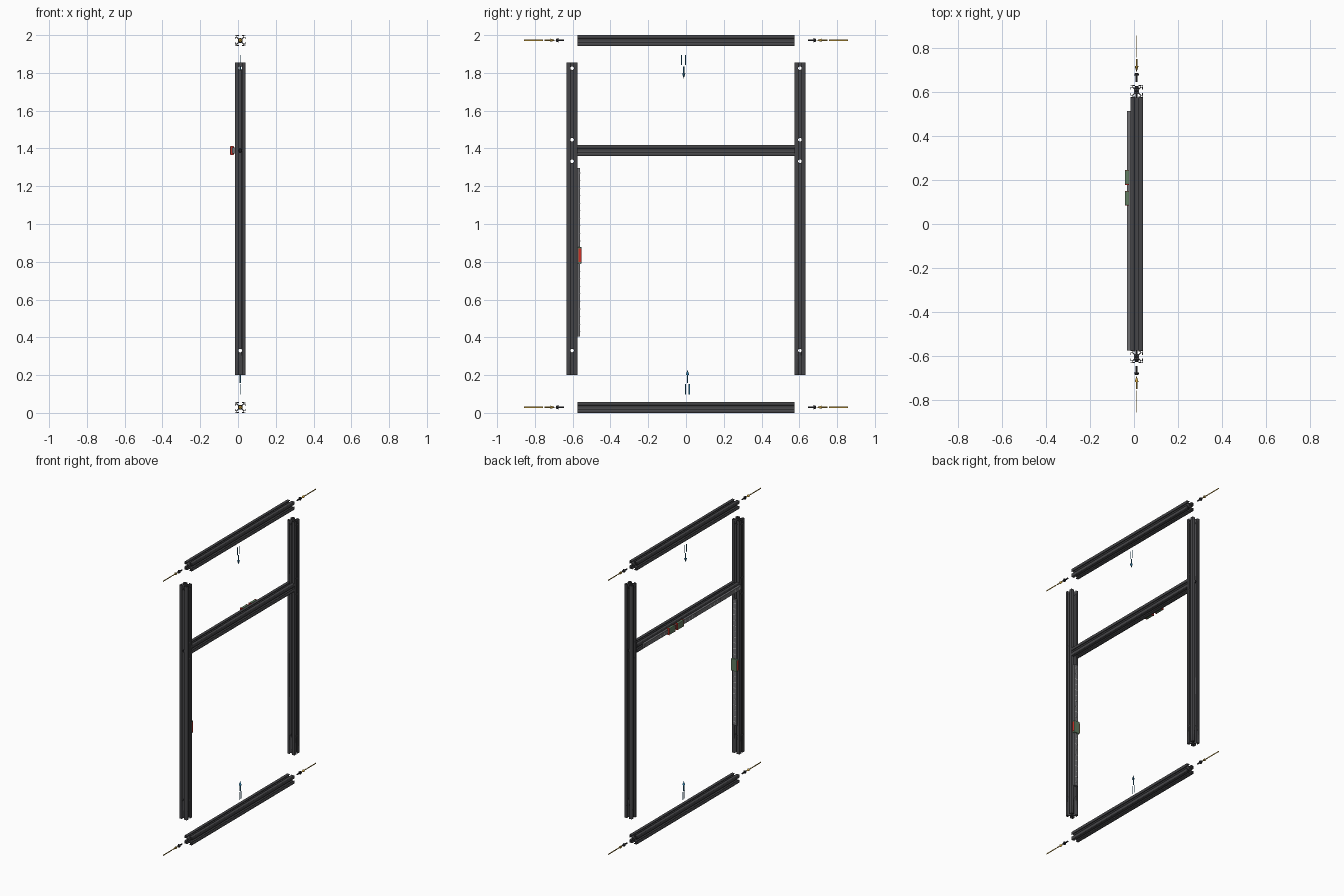
import bpy, bmesh
from math import pi, cos, sin
from mathutils import Vector, Matrix

if "Cube" in bpy.data.objects:
    bpy.data.objects.remove(bpy.data.objects["Cube"])

CX = 0.012          # frame centre plane
HALF = 0.029        # half width of the slotted profile
POST_Y = 0.603
MID_Z, TOP_Z, BOT_Z = 1.389, 1.971, 0.030


def material(name, r, g, b):
    m = bpy.data.materials.new(name)
    m.diffuse_color = (r, g, b, 1)
    m.use_nodes = True
    m.node_tree.nodes["Principled BSDF"].inputs["Base Color"].default_value = m.diffuse_color
    return m


DARK = material("dark_aluminium", 0.06, 0.06, 0.065)
BLACK = material("black_steel", 0.015, 0.015, 0.018)
GREY = material("scale_grey", 0.16, 0.16, 0.17)
LIGHT = material("tick_light", 0.6, 0.6, 0.6)
RED = material("red", 0.6, 0.03, 0.02)
GREEN = material("grey_green", 0.12, 0.2, 0.12)
GOLD = material("amber", 0.6, 0.36, 0.05)
BLUE = material("blue", 0.03, 0.2, 0.38)


def finish(name, bm, mat):
    bmesh.ops.recalc_face_normals(bm, faces=bm.faces)
    me = bpy.data.meshes.new(name)
    bm.to_mesh(me)
    bm.free()
    ob = bpy.data.objects.new(name, me)
    bpy.context.collection.objects.link(ob)
    if mat:
        me.materials.append(mat)
    return ob


def add_box(bm, c, s):
    bmesh.ops.create_cube(bm, size=1, matrix=Matrix.Translation(c) @ Matrix.Diagonal((*s, 1)))


def box(name, c, s, mat, bevel=0):
    bm = bmesh.new()
    add_box(bm, c, s)
    if bevel:
        bmesh.ops.bevel(bm, geom=bm.edges[:], offset=bevel, segments=2, affect='EDGES', profile=0.5)
    return finish(name, bm, mat)


def add_rod(bm, a, b, r1, r2=None, n=20):
    a, b = Vector(a), Vector(b)
    d = b - a
    m = Matrix.Translation((a + b) / 2) @ d.to_track_quat('Z', 'Y').to_matrix().to_4x4()
    bmesh.ops.create_cone(bm, cap_ends=True, segments=n, radius1=r1,
                          radius2=r1 if r2 is None else r2, depth=d.length, matrix=m)


def smooth(ob):
    bpy.ops.object.select_all(action='DESELECT')
    bpy.context.view_layer.objects.active = ob
    ob.select_set(True)
    bpy.ops.object.shade_smooth_by_angle(angle=0.6)


def extrusion(name, centre, length, along_y):
    # one quarter of the T-slot outline, then four turns
    q = [(0.0075, 0.0115), (0.0165, 0.0205), (0.0165, 0.0245), (0.008, 0.0245), (0.008, HALF)]
    q += [(HALF - 0.002, HALF), (HALF, HALF - 0.002)] + [(y, x) for x, y in reversed(q)]
    loops = [[]]
    for k in range(4):
        c, s = round(cos(-k * pi / 2)), round(sin(-k * pi / 2))
        loops[0] += [(c * x - s * y, s * x + c * y) for x, y in q]
        u, v = 0.0195, 0.0268      # hollow in each corner
        loops.append([(c * x - s * y, s * x + c * y) for x, y in ((u, u), (v, u), (v, v), (u, v))])
    loops.append([(0.005 * cos(i * pi / 8), 0.005 * sin(i * pi / 8)) for i in range(16)])
    cu = bpy.data.curves.new(name, 'CURVE')
    cu.dimensions, cu.fill_mode, cu.extrude = '2D', 'BOTH', length / 2
    for pts in loops:
        sp = cu.splines.new('POLY')
        sp.points.add(len(pts) - 1)
        sp.use_cyclic_u = True
        for p, (x, y) in zip(sp.points, pts):
            p.co = (x, y, 0, 1)
    tmp = bpy.data.objects.new("profile_helper", cu)
    bpy.context.collection.objects.link(tmp)
    bpy.context.view_layer.update()
    me = bpy.data.meshes.new_from_object(tmp.evaluated_get(bpy.context.evaluated_depsgraph_get()))
    bm = bmesh.new()
    bm.from_mesh(me)
    bpy.data.objects.remove(tmp)
    bmesh.ops.remove_doubles(bm, verts=bm.verts, dist=1e-5)
    m = Matrix.Translation(centre)
    if along_y:
        m = m @ Matrix.Rotation(pi / 2, 4, 'X')
    bm.transform(m)
    return finish(name, bm, DARK)


def drill(ob, holes):
    bm = bmesh.new()
    for a, b in holes:
        add_rod(bm, a, b, 0.0095, n=24)
    cut = finish("hole_cutter", bm, None)
    cut.hide_render = True
    mod = ob.modifiers.new("holes", 'BOOLEAN')
    mod.operation, mod.solver, mod.object = 'DIFFERENCE', 'EXACT', cut
    bpy.context.view_layer.objects.active = ob
    bpy.ops.object.modifier_apply(modifier=mod.name)
    bpy.data.objects.remove(cut)


def bolt(name, s, y_in, y_head, y_out, z):
    bm = bmesh.new()
    add_rod(bm, (CX, s * y_in, z), (CX, s * y_head, z), 0.0048)
    add_rod(bm, (CX, s * y_head, z), (CX, s * y_out, z), 0.0115, 0.0075)
    smooth(finish(name, bm, BLACK))


def arrow(name, tail, tip, mat):
    tail, tip = Vector(tail), Vector(tip)
    neck = tip + (tail - tip).normalized() * 0.028
    bm = bmesh.new()
    add_rod(bm, tail, neck, 0.0035, n=12)
    add_rod(bm, neck, tip, 0.009, 0, n=12)
    smooth(finish(name, bm, mat))


# Posts, drilled both ways
for side, s in (("left", -1), ("right", 1)):
    post = extrusion(side + "_post", (CX, s * POST_Y, 1.0275), 1.655, False)
    drill(post, [((CX - .05, s * POST_Y, z), (CX + .05, s * POST_Y, z)) for z in (0.33, 1.332, 1.446, 1.825)])
    drill(post, [((CX, s * POST_Y - .05, z), (CX, s * POST_Y + .05, z)) for z in (0.33, MID_Z, 1.825)])
    bolt(side + "_middle_bolt", s, 0.56, 0.613, 0.626, MID_Z)

# Crossbeams
for name, z in (("top_beam", TOP_Z), ("middle_beam", MID_Z), ("bottom_beam", BOT_Z - 0.001)):
    extrusion(name, (CX, 0, z), 1.148, True)

# Exploded bolts, pointing arrows and blank tags at the loose beams
for level, z in (("top", TOP_Z + 0.002), ("bottom", BOT_Z)):
    for side, s in (("left", -1), ("right", 1)):
        n = level + "_" + side
        bolt(n + "_bolt", s, 0.645, 0.675, 0.687, z)
        arrow(n + "_arrow", (CX, s * 0.75, z), (CX, s * 0.69, z), GOLD)
        box(n + "_tag", (CX, s * 0.807, z), (0.002, 0.1, 0.007), GOLD)

# Assembly direction arrows with two-line blank tags
for level, y, tail, tip, tag in (("top", -0.012, 1.835, 1.77, 1.868), ("bottom", 0.008, 0.158, 0.228, 0.126)):
    arrow(level + "_direction_arrow", (CX, y, tail), (CX, y, tip), BLUE)
    for i, dy in enumerate((-0.011, 0.009)):
        box(f"{level}_direction_tag_{i + 1}", (CX, y + dy, tag), (0.002, 0.006, 0.055), BLUE)

# Horizontal scale with ticks on the back of the middle beam
box("middle_scale", (-0.0245, -0.03, MID_Z), (0.015, 1.088, 0.03), GREY)
bm = bmesh.new()
for i in range(27):
    add_box(bm, (-0.032, -0.55 + i * 0.04, MID_Z), (0.001, 0.003, 0.022 if i % 2 else 0.014))
finish("middle_scale_ticks", bm, LIGHT)

# Vertical scale with ticks on the inner face of the left post
box("post_scale", (CX, -0.567, 0.851), (0.03, 0.014, 0.892), GREY)
bm = bmesh.new()
for i in range(22):
    add_box(bm, (CX, -0.56, 0.43 + i * 0.04), (0.022 if i % 2 else 0.014, 0.001, 0.003))
finish("post_scale_ticks", bm, LIGHT)

# Sliders: rounded body with red end plates
for i, y in enumerate((0.117, 0.212)):
    box(f"middle_slider_{i + 1}", (-0.032, y, MID_Z), (0.02, 0.066, 0.046), GREEN, 0.004)
    for j, e in enumerate((-1, 1)):
        box(f"middle_slider_{i + 1}_end_{j + 1}", (-0.032, y + e * 0.032, MID_Z), (0.018, 0.004, 0.048), RED)
box("post_slider", (CX, -0.562, 0.834), (0.046, 0.02, 0.088), GREEN, 0.004)
for j, e in enumerate((-1, 1)):
    box(f"post_slider_edge_{j + 1}", (CX + e * 0.022, -0.562, 0.834), (0.004, 0.016, 0.07), RED)
